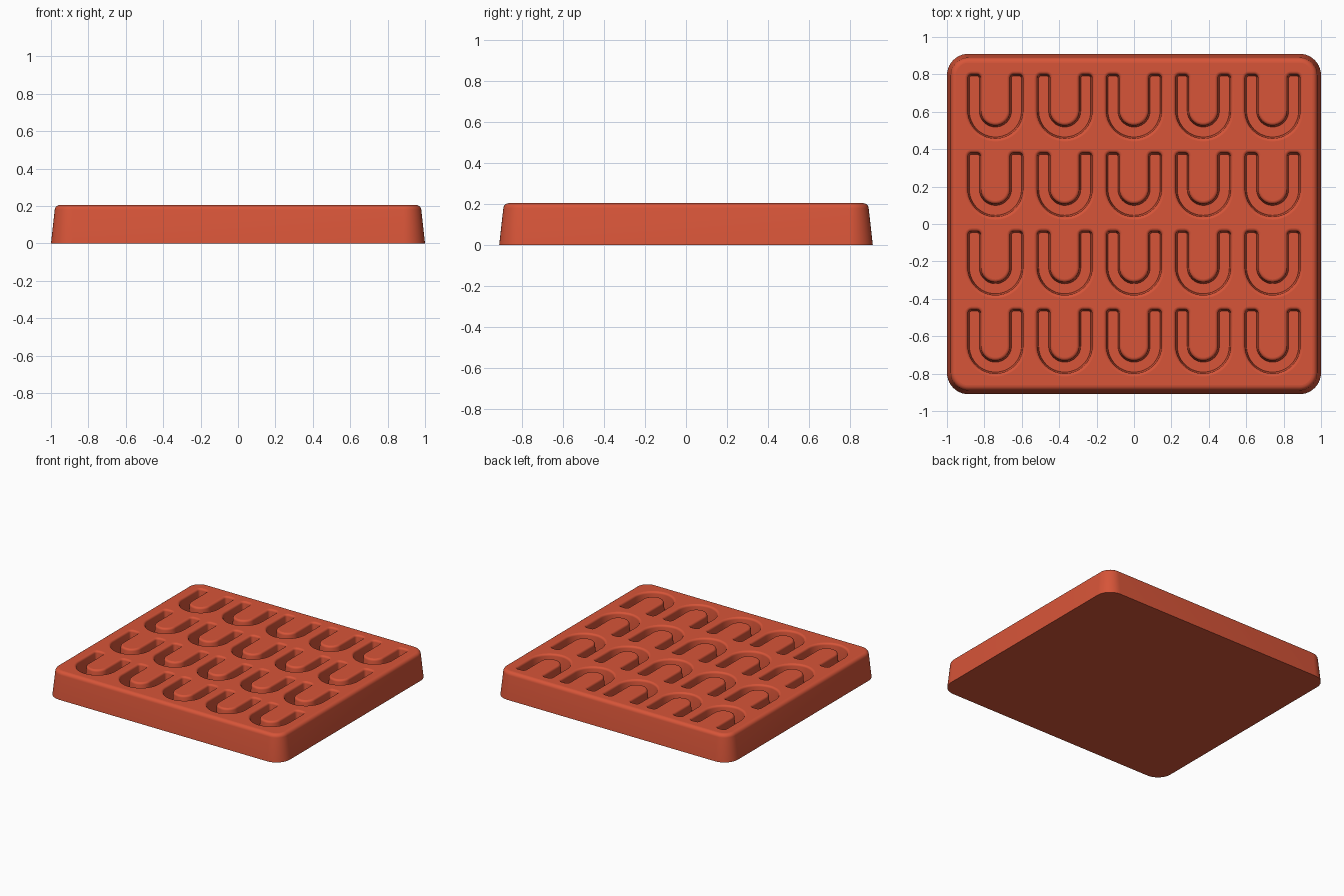
import bpy
import bmesh
from math import sin, cos, pi, radians

cube = bpy.data.objects.get("Cube")
if cube:
    bpy.data.objects.remove(cube, do_unlink=True)

HEIGHT = 0.205
HALF_X, HALF_Y, CORNER = 1.0, 0.91, 0.115
EDGE_R, DRAFT = 0.028, 0.02
LIP_R, POCKET_DEPTH, POCKET_DRAFT = 0.016, 0.12, 0.008
COLUMN_STEP, ROW_STEP = 0.3705, 0.419


def arc(cx, cy, r, start, end, steps):
    """Points along an arc, angles in degrees."""
    angles = [radians(start + (end - start) * i / steps) for i in range(steps + 1)]
    return [(cx + r * cos(a), cy + r * sin(a)) for a in angles]


def tray_outline(inset):
    """Rounded rectangle, moved inwards by inset."""
    x, y, r = HALF_X - CORNER, HALF_Y - CORNER, CORNER - inset
    points = []
    for sx, sy, start in ((1, 1, 0), (-1, 1, 90), (-1, -1, 180), (1, -1, 270)):
        points += arc(sx * x, sy * y, r, start, start + 90, 10)
    return points


def pocket_outline(inset):
    """U-shaped channel with rounded arm ends, moved inwards by inset."""
    outer, inner = 0.163 - inset, 0.062 + inset
    end, bend, r = 0.187 - inset, -0.024, 0.036 - inset
    points = arc(0, bend, outer, 180, 360, 28)
    points += arc(outer - r, end - r, r, 0, 90, 5)
    points += arc(inner + r, end - r, r, 90, 180, 5)
    points += arc(0, bend, inner, 360, 180, 28)
    points += arc(-inner - r, end - r, r, 0, 90, 5)
    points += arc(-outer + r, end - r, r, 90, 180, 5)
    return points


def loft(bm, outline, profile, cx=0, cy=0):
    """Skin the outline through (inset, z) steps; return first and last rings."""
    rings = [[bm.verts.new((cx + x, cy + y, z)) for x, y in outline(inset)]
             for inset, z in profile]
    for a, b in zip(rings, rings[1:]):
        for i in range(len(a)):
            j = (i + 1) % len(a)
            bm.faces.new((a[i], a[j], b[j], b[i]))
    return rings[0], rings[-1]


def ring_edges(bm, ring):
    return [bm.edges.get((ring[i - 1], ring[i])) for i in range(len(ring))]


bm = bmesh.new()

# Tapered body with a rounded upper edge
body_profile = [(0, 0)]
for i in range(7):
    t = radians(6 + 14 * i)
    body_profile.append((DRAFT + EDGE_R * (1 - cos(t)), HEIGHT - EDGE_R * (1 - sin(t))))
bottom, rim = loft(bm, tray_outline, body_profile)
bm.faces.new(bottom)
for v in rim:
    v.co.z = HEIGHT

# Grid of U-shaped pockets with rounded lips
pocket_profile = [(LIP_R * sin(t), HEIGHT - LIP_R * (1 - cos(t)))
                  for t in (radians(17 * i) for i in range(6))]
pocket_profile.append((LIP_R + POCKET_DRAFT, HEIGHT - POCKET_DEPTH))
top_edges = ring_edges(bm, rim)
for row in range(4):
    for column in range(5):
        lip, floor = loft(bm, pocket_outline, pocket_profile,
                          (column - 2) * COLUMN_STEP, (row - 1.5) * ROW_STEP)
        top_edges += ring_edges(bm, lip)
        bm.faces.new(floor)

# Flat top surface around the pockets
bmesh.ops.triangle_fill(bm, use_beauty=True, edges=top_edges, normal=(0, 0, 1))
bmesh.ops.recalc_face_normals(bm, faces=bm.faces[:])

mesh = bpy.data.meshes.new("mould_tray")
bm.to_mesh(mesh)
bm.free()
tray = bpy.data.objects.new("mould_tray", mesh)
bpy.context.collection.objects.link(tray)

# Single terracotta red material
red = bpy.data.materials.new("terracotta_red")
red.use_nodes = True
colour = (0.68, 0.09, 0.04, 1)
red.diffuse_color = colour
red.node_tree.nodes["Principled BSDF"].inputs["Base Color"].default_value = colour
mesh.materials.append(red)

# Smooth curves, flat horizontal faces
bpy.ops.object.select_all(action="DESELECT")
tray.select_set(True)
bpy.context.view_layer.objects.active = tray
bpy.ops.object.shade_smooth_by_angle(angle=radians(35))
for face in mesh.polygons:
    if abs(face.normal.z) > 0.999:
        face.use_smooth = False
